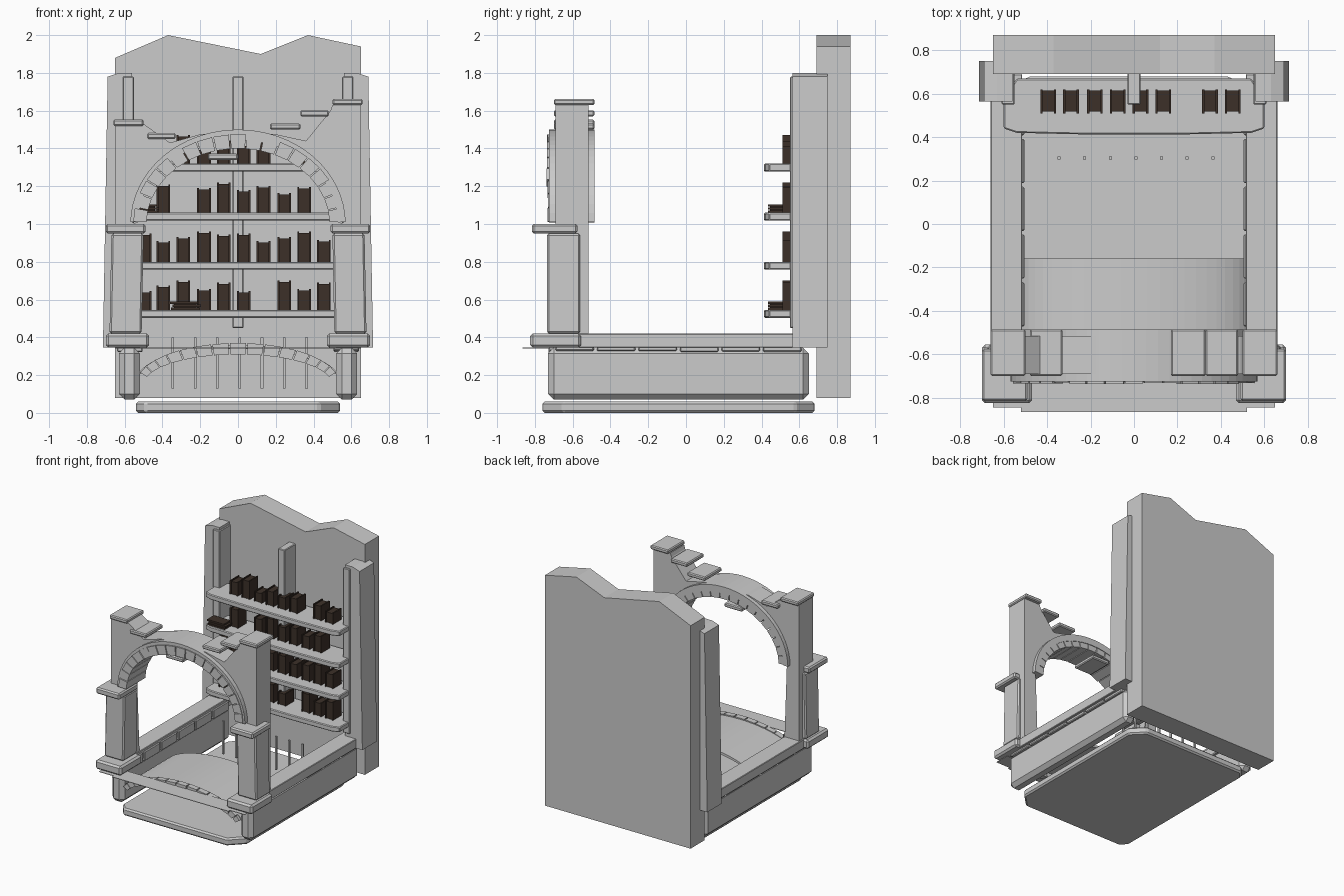
import bpy, bmesh, math, random

if "Cube" in bpy.data.objects:
    bpy.data.objects.remove(bpy.data.objects["Cube"])
random.seed(4)

BROWN = bpy.data.materials.new("dark_leather")
BROWN.diffuse_color = (0.045, 0.03, 0.022, 1)
BROWN.use_nodes = True
BROWN.node_tree.nodes["Principled BSDF"].inputs["Base Color"].default_value = BROWN.diffuse_color


def finish(name, bm, bevel=0, mat=None):
    bmesh.ops.recalc_face_normals(bm, faces=bm.faces)
    me = bpy.data.meshes.new(name)
    bm.to_mesh(me)
    bm.free()
    ob = bpy.data.objects.new(name, me)
    bpy.context.collection.objects.link(ob)
    if bevel:
        m = ob.modifiers.new("bevel", 'BEVEL')
        m.width, m.segments, m.limit_method = bevel, 1, 'ANGLE'
    if mat:
        me.materials.append(mat)
    return ob


def add_prism(bm, pts, a, b, axis='y'):
    """Extrude a 2D outline: (x, z) along y, or (x, y) along z."""
    def place(p, t):
        return (p[0], t, p[1]) if axis == 'y' else (p[0], p[1], t)
    lo = [bm.verts.new(place(p, a)) for p in pts]
    hi = [bm.verts.new(place(p, b)) for p in pts]
    bm.faces.new(lo)
    bm.faces.new(hi)
    n = len(pts)
    for i in range(n):
        j = (i + 1) % n
        bm.faces.new((lo[i], lo[j], hi[j], hi[i]))


def prism(name, pts, a, b, axis='y', bevel=0):
    bm = bmesh.new()
    add_prism(bm, pts, a, b, axis)
    return finish(name, bm, bevel)


def add_box(bm, x, y, z):
    add_prism(bm, [(x[0], y[0]), (x[1], y[0]), (x[1], y[1]), (x[0], y[1])], z[0], z[1], 'z')


def box(name, x, y, z, bevel=0, mat=None):
    bm = bmesh.new()
    add_box(bm, x, y, z)
    return finish(name, bm, bevel, mat)


def arc(cz, a, b, t0, t1, n):
    """Points on an ellipse centred at x = 0, z = cz."""
    ts = [t0 + (t1 - t0) * i / n for i in range(n + 1)]
    return [(a * math.cos(t), cz + b * math.sin(t)) for t in ts]


def voussoirs(name, inner, outer, y0, y1, gap=0.04):
    bm = bmesh.new()
    mix = lambda p, q, t: (p[0] + (q[0] - p[0]) * t, p[1] + (q[1] - p[1]) * t)
    for i in range(len(inner) - 1):
        p, q, r, s = inner[i], inner[i + 1], outer[i + 1], outer[i]
        add_prism(bm, [mix(p, q, gap), mix(q, p, gap), mix(r, s, gap), mix(s, r, gap)],
                  y0 - random.uniform(0, 0.008), y1)
    return finish(name, bm)


# Ground slab with clipped corners, and thin front ledge
prism("ground_slab", [(-.54, -.70), (-.49, -.76), (.43, -.76), (.54, -.65), (.54, .58),
                      (.44, .68), (-.49, .68), (-.54, .62)], 0, .06, 'z', .012)
prism("front_ledge", [(-.65, -.72), (-.65, -.845), (-.52, -.845), (-.52, -.865), (.52, -.865),
                      (.52, -.845), (.65, -.845), (.65, -.72)], .342, .346, 'z')

# Broken back wall
prism("back_wall", [(-.65, .08), (-.65, 1.88), (-.37, 2.0), (.12, 1.9), (.37, 2.0),
                    (.65, 1.94), (.65, .08)], .69, .87)

for s, side in ((-1, "left"), (1, "right")):
    def span(a, b):
        return (min(s * a, s * b), max(s * a, s * b))
    # Basement side wall, rim and the coping stones under it
    box(side + "_basement_wall", span(.52, .63), (-.73, .65), (.07, .345), .03)
    box(side + "_rim", span(.515, .66), (-.72, .69), (.345, .42), .004)
    bm = bmesh.new()
    for i in range(6):
        y = -.70 + i * .22
        add_box(bm, span(.505, .64), (y + .008, y + .212), (.325 + random.uniform(-.004, .004), .40))
    finish(side + "_coping_stones", bm, .006)
    # Tapered rear corner buttress
    prism(side + "_rear_buttress", [(s * .56, .345), (s * .715, .345), (s * .69, 1.78),
                                    (s * .63, 1.80), (s * .56, 1.80)], .565, .75)
    # Front pillar: base, tapered shaft, cap
    box(side + "_pillar_base", span(.47, .70), (-.825, -.555), (.345, .42), .014)
    prism(side + "_pillar_shaft", [(s * .51, .42), (s * .68, .42), (s * .67, .95), (s * .50, .95)],
          -.735, -.56, 'y', .01)
    box(side + "_pillar_cap", span(.49, .70), (-.815, -.575), (.95, 1.0), .01)

# Ribs behind the shelves
for x, nm in ((-.58, "left"), (0, "centre"), (.58, "right")):
    box(nm + "_wall_rib", (x - .03, x + .03), (.55, .695), (.45, 1.78), .005)

# Ruined wall around the front arch: two halves
T = 1.35
left_arc = arc(1.0, -.56, .49, .02, T, 12)
prism("left_arch_wall", [(-.52, .42), (-.54, 1.0)] + left_arc +
      [(-.20, 1.475), (-.36, 1.43), (-.50, 1.53), (-.65, 1.53), (-.65, .42)], -.69, -.515)
right_arc = arc(1.0, .56, .49, .02, T, 12)
prism("right_arch_wall", [(.52, .42), (.54, 1.0)] + right_arc +
      [(.20, 1.475), (.36, 1.44), (.49, 1.60), (.50, 1.63), (.65, 1.63), (.65, .42)], -.69, -.515)

# Front arch: smooth outer ring and separate inner stones
A0, A1 = .02, math.pi - .02
prism("arch_ring", arc(1.0, .53, .445, A0, A1, 32) + arc(1.0, .57, .50, A1, A0, 32), -.725, -.485)
voussoirs("arch_stones", arc(1.0, .485, .40, A0, A1, 19), arc(1.0, .555, .475, A0, A1, 19), -.73, -.49)

# Loose cap slabs stepping down the ruined wall
for i, (x0, x1, z) in enumerate(((-.66, -.50, 1.52), (-.48, -.33, 1.45), (-.16, 0, 1.34),
                                 (.17, .33, 1.50), (.33, .48, 1.57), (.50, .66, 1.63))):
    box(f"step_slab_{i + 1}", (x0, x1), (-.70, -.485), (z, z + .032), .007)

# Shallow basement vault and its stone arch
R0, R1 = .25, math.pi - .25
prism("basement_vault", arc(.16, .53, .18, R0, R1, 24) + arc(.16, .545, .20, R1, R0, 24), -.70, -.16)
voussoirs("basement_arch_stones", arc(.15, .50, .16, R0, R1, 15), arc(.16, .535, .21, R0, R1, 15),
          -.72, -.68)

# Iron bars at the rear of the basement
for i in range(7):
    x = -.345 + i * .118
    box(f"iron_bar_{i + 1}", (x - .007, x + .007), (.298, .312), (.13, .40))

# Shelves with clipped, slightly bowed fronts
SHELF = [(-.54, .67), (-.60, .58), (-.60, .44), (-.54, .42), (-.2, .412), (.2, .412),
         (.54, .42), (.60, .44), (.60, .58), (.54, .67)]
TOPS = (.545, .80, 1.06, 1.32)
for i, z in enumerate(TOPS):
    prism(f"shelf_{i + 1}", SHELF, z - .042, z, 'z', .006)

# Books: heights per slot, zero leaves a gap
SLOTS = (-.495, -.395, -.29, -.18, -.075, .03, .135, .245, .35, .455)
ROWS = ((.10, .13, .155, .11, .145, .10, 0, .155, .11, .145),
        (.15, .11, .13, .16, .145, .15, .11, .13, .16, .115),
        (0, .15, 0, .13, .16, .12, .14, .105, .135, 0),
        (0, .11, .15, .08, .12, .10, .12, 0, .12, .09))
for r, (z, row) in enumerate(zip(TOPS, ROWS)):
    bm = bmesh.new()
    for x, h in zip(SLOTS, row):
        if h:
            h0 = h - .008
            add_box(bm, (x - .027, x + .027), (.518, .615), (z, z + h0))
            for s in (-1, 1):
                c = x + s * .031
                add_box(bm, (c - .005, c + .005), (.51, .62), (z, z + h))
    finish(f"book_row_{r + 1}", bm, 0, BROWN)

# Books lying flat
for nm, x, z in (("lower", -.28, .545), ("upper", -.50, 1.06)):
    bm = bmesh.new()
    for k in range(3):
        d = (0, .008, -.006)[k]
        add_box(bm, (x - .075 + d, x + .075 + d), (.435, .52), (z + k * .016, z + k * .016 + .012))
    add_box(bm, (x - .06, x + .06), (.445, .515), (z, z + .04))
    finish(nm + "_flat_books", bm, 0, BROWN)
